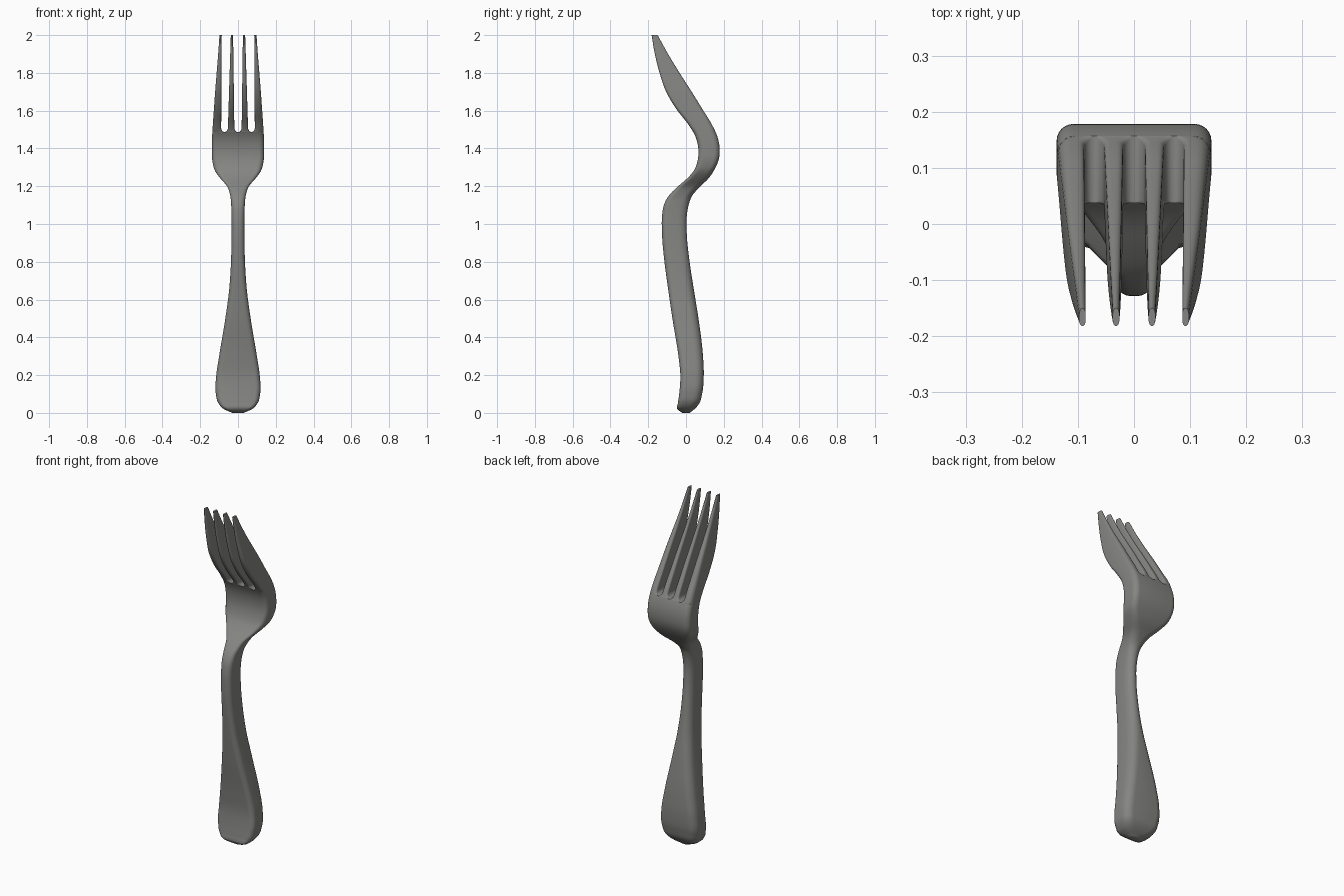
import bpy, bmesh, math

if "Cube" in bpy.data.objects:
    bpy.data.objects.remove(bpy.data.objects["Cube"])

steel = bpy.data.materials.new("brushed steel grey")
steel.diffuse_color = (0.235, 0.235, 0.225, 1)
steel.use_nodes = True
steel.node_tree.nodes["Principled BSDF"].inputs["Base Color"].default_value = steel.diffuse_color

# Side profile and outline: height, front y, back y, half width
PROFILE = [
    (0.00, -0.020, 0.020, 0.030), (0.02, -0.046, 0.045, 0.075),
    (0.05, -0.043, 0.070, 0.103), (0.10, -0.036, 0.085, 0.117),
    (0.20, -0.030, 0.094, 0.115), (0.30, -0.040, 0.090, 0.100),
    (0.50, -0.072, 0.066, 0.067), (0.65, -0.094, 0.042, 0.047),
    (0.80, -0.114, 0.019, 0.037), (0.95, -0.127, 0.004, 0.034),
    (1.05, -0.126, 0.005, 0.034), (1.10, -0.117, 0.014, 0.036),
    (1.15, -0.091, 0.033, 0.041), (1.20, -0.042, 0.077, 0.058),
    (1.24, 0.005, 0.118, 0.092), (1.28, 0.040, 0.146, 0.121),
    (1.33, 0.060, 0.170, 0.135), (1.40, 0.065, 0.178, 0.138),
    (1.46, 0.051, 0.167, 0.137), (1.53, 0.010, 0.135, 0.133),
    (1.60, -0.045, 0.092, 0.128), (1.70, -0.105, 0.030, 0.121),
    (1.80, -0.140, -0.034, 0.113), (1.90, -0.165, -0.095, 0.105),
    (2.00, -0.182, -0.150, 0.098)]
SLOT_Z, SLOT_R = 1.487, 0.022


def profile(z):
    """Smooth interpolation of front, back and half width at a height."""
    P, last = PROFILE, len(PROFILE) - 1
    i = max(k for k in range(last) if P[k][0] <= z + 1e-9)
    h = P[i + 1][0] - P[i][0]
    t = (z - P[i][0]) / h

    def slope(k, c):
        a, b = P[max(k - 1, 0)], P[min(k + 1, last)]
        if k in (0, last):
            return (b[c] - a[c]) / (b[0] - a[0])
        s0 = (P[k][c] - a[c]) / (P[k][0] - a[0])
        s1 = (b[c] - P[k][c]) / (b[0] - P[k][0])
        h0, h1 = P[k][0] - a[0], b[0] - P[k][0]
        return (s0 * h1 + s1 * h0) / (h0 + h1)

    return [(2*t**3 - 3*t**2 + 1) * P[i][c] + (3*t**2 - 2*t**3) * P[i+1][c]
            + h * ((t**3 - 2*t**2 + t) * slope(i, c) + (t**3 - t**2) * slope(i + 1, c))
            for c in (1, 2, 3)]


def section(x0, x1, y0, y1, z, radii, n=6):
    """Rounded rectangle; radii run front left, front right, back right, back left."""
    corners = [(x0, y0, 1, 1), (x1, y0, -1, 1), (x1, y1, -1, -1), (x0, y1, 1, -1)]
    pts = []
    for k, ((x, y, sx, sy), r) in enumerate(zip(corners, radii)):
        rx, ry = min(r, (x1 - x0) * 0.48), min(r, (y1 - y0) * 0.48)
        for j in range(n + 1):
            a = math.pi + (k + j / n) * math.pi / 2
            pts.append((x + sx * rx + rx * math.cos(a), y + sy * ry + ry * math.sin(a), z))
    return pts


def loft(name, sections, cap_bottom=True):
    bm = bmesh.new()
    rings = [[bm.verts.new(p) for p in s] for s in sections]
    m = len(rings[0])
    for a, b in zip(rings, rings[1:]):
        for i in range(m):
            bm.faces.new((a[i], a[(i + 1) % m], b[(i + 1) % m], b[i]))
    if cap_bottom:
        bm.faces.new(rings[0][::-1])
    bm.faces.new(rings[-1])
    mesh = bpy.data.meshes.new(name)
    bm.to_mesh(mesh)
    bm.free()
    mesh.materials.append(steel)
    ob = bpy.data.objects.new(name, mesh)
    bpy.context.collection.objects.link(ob)
    bpy.ops.object.select_all(action='DESELECT')
    ob.select_set(True)
    bpy.context.view_layer.objects.active = ob
    bpy.ops.object.shade_smooth_by_angle(angle=math.radians(40))
    return ob


# Handle, neck and head up to the bottom of the slots
heights = [0, .003, .007, .012] + [.02 + (SLOT_Z - .02) * k / 120 for k in range(121)]
body = []
for z in heights:
    f, b, w = profile(z)
    back = 0.045 if z < 1.1 else max(0.03, 0.045 - (z - 1.1) * 0.1)
    body.append(section(-w, w, f, b, z, (0.028, 0.028, back, back)))
loft("handle_and_head", body)


# Tines: slot-side edges open from a rounded slot bottom
def tine(name, side, outer):
    rings = []
    zs = [SLOT_Z + SLOT_R * (k / 8) ** 2 for k in range(9)]
    zs += [zs[-1] + (2.0 - zs[-1]) * k / 30 for k in range(1, 31)]
    for z in zs:
        f, b, w = profile(z)
        s = (z - SLOT_Z) / (2.0 - SLOT_Z)
        t = min(1, (z - SLOT_Z) / SLOT_R)
        u = math.sqrt(max(0, 1 - (1 - t) ** 2))       # slot opening
        r = 0.001 + 0.010 * u
        if outer:
            lo, hi = 0.071 + (0.089 - 0.003 * s - 0.071) * u, w
            fr, br = 0.028 - 0.015 * min(1, s * 2), 0.03 - 0.015 * min(1, s * 2)
            radii = (r, fr, br, r)
        else:
            lo = (0.019 + 0.007 * s) * u
            hi = 0.071 + (0.054 - 0.016 * s - 0.071) * u
            radii = (r,) * 4
        if side < 0:
            lo, hi = -hi, -lo
            radii = (radii[1], radii[0], radii[3], radii[2])
        rings.append(section(lo, hi, f, b, z, radii, 4))
    loft(name, rings, cap_bottom=False)


for side, word in ((-1, "left"), (1, "right")):
    tine("outer_tine_" + word, side, True)
    tine("inner_tine_" + word, side, False)
